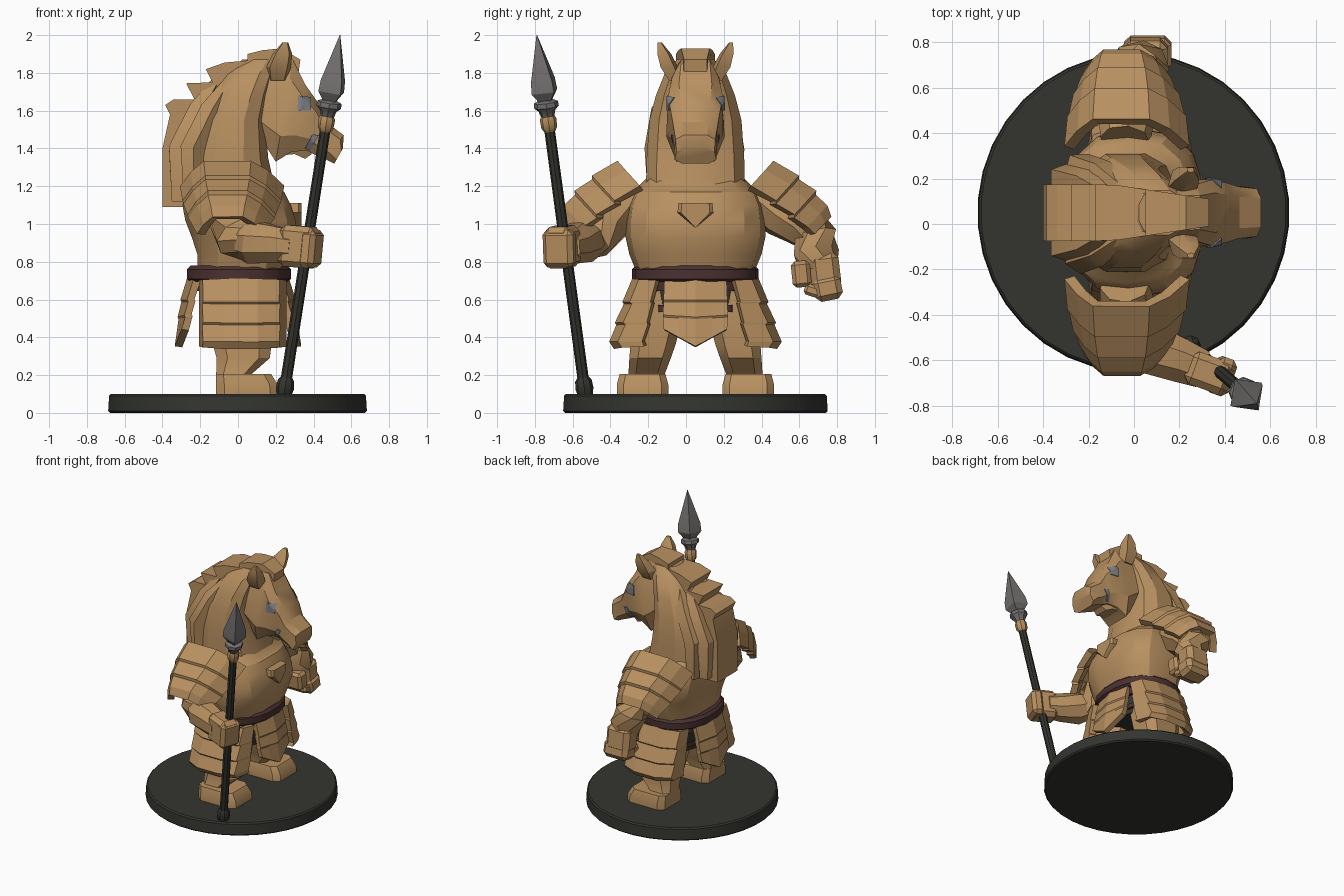
import bpy, bmesh, math
from mathutils import Vector, Matrix
from mathutils.bvhtree import BVHTree

if "Cube" in bpy.data.objects:
    bpy.data.objects.remove(bpy.data.objects["Cube"])

CY = 0.05  # figure's symmetry plane


def material(name, rgb):
    m = bpy.data.materials.new(name)
    m.diffuse_color = (*rgb, 1)
    m.use_nodes = True
    m.node_tree.nodes["Principled BSDF"].inputs["Base Color"].default_value = m.diffuse_color
    return m


TAN = material("tan", (0.48, 0.28, 0.118))
DARK = material("dark_green_grey", (0.034, 0.036, 0.029))
MAROON = material("maroon", (0.07, 0.03, 0.03))
STEEL = material("steel", (0.18, 0.17, 0.165))
GREY = material("eye_grey", (0.21, 0.22, 0.26))


def mesh_object(name, verts, faces, mat):
    bm = bmesh.new()
    vs = [bm.verts.new(v) for v in verts]
    for f in faces:
        bm.faces.new([vs[i] for i in f])
    bmesh.ops.recalc_face_normals(bm, faces=bm.faces)
    for f in bm.faces:
        f.smooth = True
    me = bpy.data.meshes.new(name)
    bm.to_mesh(me)
    bm.free()
    me.set_sharp_from_angle(angle=math.radians(28))
    me.materials.append(mat)
    ob = bpy.data.objects.new(name, me)
    bpy.context.collection.objects.link(ob)
    return ob


def loft(name, rings, mat):
    """Closed solid through rings of equal point count."""
    n = len(rings[0])
    faces = [(k * n + i, k * n + (i + 1) % n, (k + 1) * n + (i + 1) % n, (k + 1) * n + i)
             for k in range(len(rings) - 1) for i in range(n)]
    faces += [tuple(range(n)), tuple(range((len(rings) - 1) * n, len(rings) * n))]
    return mesh_object(name, [p for r in rings for p in r], faces, mat)


def plate(name, rows, mat, thick=0.0):
    """Open sheet through rows of points, thickened."""
    n = len(rows[0])
    faces = [(k * n + i, k * n + i + 1, (k + 1) * n + i + 1, (k + 1) * n + i)
             for k in range(len(rows) - 1) for i in range(n - 1)]
    ob = mesh_object(name, [p for r in rows for p in r], faces, mat)
    if thick:
        for p in ob.data.polygons:
            p.use_smooth = False
        mod = ob.modifiers.new("thickness", 'SOLIDIFY')
        mod.thickness, mod.offset = thick, 0
    return ob


def oval(z, x0, x1, ry, cy=CY, n=14, p=0.75):
    """Horizontal superellipse ring from x0 to x1."""
    pts = []
    for i in range(n):
        a = 2 * math.pi * (i + 0.5) / n
        c, s = math.cos(a), math.sin(a)
        pts.append(((x0 + x1) / 2 + (x1 - x0) / 2 * math.copysign(abs(c) ** p, c),
                    cy + ry * math.copysign(abs(s) ** p, s), z))
    return pts


def limb(name, pts, radii, mat, n=8, turn=0.0):
    """Tapered tube along a path."""
    pts = [Vector(p) for p in pts]
    rings = []
    for k, p in enumerate(pts):
        d = pts[min(k + 1, len(pts) - 1)] - pts[max(k - 1, 0)]
        q = Vector((0, 0, 1)).rotation_difference(d)
        rings.append([p + q @ Vector((radii[k] * math.cos(turn + 2 * math.pi * i / n),
                                      radii[k] * math.sin(turn + 2 * math.pi * i / n), 0)) for i in range(n)])
    return loft(name, rings, mat)


def block(name, centre, size, mat, rot=(0, 0, 0), bevel=0.03):
    bm = bmesh.new()
    bmesh.ops.create_cube(bm, size=1, matrix=Matrix.Diagonal((*size, 1)))
    me = bpy.data.meshes.new(name)
    bm.to_mesh(me)
    bm.free()
    me.materials.append(mat)
    ob = bpy.data.objects.new(name, me)
    ob.location, ob.rotation_euler = centre, rot
    bpy.context.collection.objects.link(ob)
    b = ob.modifiers.new("chamfer", 'BEVEL')
    b.width, b.segments = bevel, 1
    return ob


# Round base
loft("base", [oval(z, -r + .005, r - .01, r + .008, n=36, p=1) for z, r in (
    (0, .685), (.01, .695), (.09, .69), (.1, .68))], DARK)

# Torso, belt and hips
loft("torso", [oval(z, a, b, r) for z, a, b, r in (
    (.74, -.22, .25, .31), (.84, -.22, .28, .35), (.93, -.25, .31, .37), (1.02, -.285, .31, .37),
    (1.10, -.30, .285, .36), (1.17, -.30, .25, .33), (1.19, -.28, .21, .31), (1.25, -.24, .17, .25))], TAN)
loft("chest_emblem", [[(x, CY + y * k, z) for y, z in (
    (-.09, 1.11), (.09, 1.11), (.095, 1.06), (0, .98), (-.095, 1.06))] for x, k in ((.2, 1), (.32, 1), (.335, .8))], TAN)
loft("belt", [oval(z, -r, r + .01, r + .06, n=18, p=.9) for z, r in (
    (.695, .255), (.71, .275), (.76, .275), (.78, .255))], MAROON)
loft("under_belt", [oval(z, -.225, .25, .29, n=18, p=.9) for z in (.645, .70)], MAROON)
loft("hips", [oval(z, -.2, .215, r) for z, r in ((.5, .22), (.58, .25), (.72, .27))], DARK)
loft("lower_strap", [oval(z, -.21, .23, .265) for z in (.535, .57)], MAROON)

# Neck
loft("neck", [oval(z, a, b, r, n=12) for z, a, b, r in (
    (1.15, -.27, .21, .27), (1.35, -.26, .165, .265), (1.55, -.22, .15, .25), (1.68, -.15, .17, .215),
    (1.79, -.08, .2, .17), (1.87, .02, .22, .10))], TAN)

# Mane: stepped crest profile, tapering in width toward the forelock
crest = [(-.22, 1.09), (-.40, 1.09), (-.40, 1.40), (-.36, 1.58), (-.385, 1.63), (-.34, 1.66), (-.23, 1.66),
         (-.275, 1.745), (-.135, 1.75), (-.17, 1.82), (-.07, 1.855), (.05, 1.865), (.05, 1.90),
         (.13, 1.92), (.23, 1.93), (.33, 1.87), (.32, 1.80), (.1, 1.72), (-.1, 1.5)]
loft("mane", [[(x, CY + s * (.125 if x < -.1 else .125 - .15 * (x + .1)), z) for x, z in crest]
              for s in (-1, 1)], TAN)
for s in (-1, 1):  # hair strands beside the crest
    for j, (w, x) in enumerate(((.15, -.31), (.2, -.24))):
        limb("hair_strand", [(x, CY + s * w, 1.12), (x, CY + s * w, 1.4),
                             (x + .1, CY + s * w * .85, 1.6), (x + .2, CY + s * w * .5, 1.76)],
             [.05, .07, .065, .03], TAN, n=5, turn=j)


# Head: octagonal sections from the nape to the nose
def face_section(top, bottom, wt, wb):
    prof = ((0, .6 * wt), (.18, wt), (.75, wb), (1, .65 * wb))
    side = [(top[0] + (bottom[0] - top[0]) * f, w, top[1] + (bottom[1] - top[1]) * f) for f, w in prof]
    return [(x, CY + w, z) for x, w, z in side] + [(x, CY - w, z) for x, w, z in reversed(side)]


head = loft("head", [face_section(*a) for a in (
    ((.06, 1.87), (.13, 1.44), .13, .15), ((.29, 1.87), (.20, 1.33), .125, .155),
    ((.355, 1.74), (.28, 1.38), .145, .145), ((.425, 1.64), (.36, 1.39), .13, .12),
    ((.465, 1.54), (.42, 1.36), .115, .11), ((.56, 1.47), (.46, 1.345), .105, .115),
    ((.555, 1.40), (.51, 1.32), .10, .11))], TAN)
loft("lower_jaw", [[(x, CY + y * w, z) for y, z in ((-1, a), (1, a), (.7, b), (-.7, b))]
                   for x, a, b, w in ((.19, 1.46, 1.36, .12), (.30, 1.43, 1.37, .10), (.355, 1.42, 1.345, .075),
                                      (.39, 1.41, 1.37, .065))], TAN)

# Eyes and bit: thin patches laid on the head surface
tree = BVHTree.FromPolygons([v.co for v in head.data.vertices], [p.vertices[:] for p in head.data.polygons])


def patch(name, quad, s):
    a, b, c, d = (Vector(q) for q in quad)
    rows = []
    for i in range(7):
        row = []
        for j in range(7):
            p = a.lerp(b, j / 6).lerp(d.lerp(c, j / 6), i / 6)
            hit = tree.ray_cast(Vector((p.x, CY + s, p.y)), Vector((0, -s, 0)))[0]
            row.append((p.x, (hit.y if hit else CY + s * .1) + s * .006, p.y))
        rows.append(row)
    plate(name, rows, GREY, .006)


for s in (-1, 1):
    patch("eye", ((.315, 1.60), (.385, 1.60), (.385, 1.67), (.32, 1.68)), s)
    patch("mouth_bit", ((.355, 1.40), (.385, 1.39), (.425, 1.47), (.395, 1.475)), s)
    # Ears
    loft("ear", [[(x + a * w, CY + s * (y + b * w), z) for a, b in ((-1, -.5), (0, -.8), (1, -.5), (.7, .6), (-.7, .6))]
                 for x, y, z, w in ((.21, .11, 1.76, .05), (.215, .145, 1.83, .066), (.235, .17, 1.90, .052),
                                    (.25, .19, 1.96, .016))], TAN)

    # Layered shoulder guards: an arched profile swept outward and down, narrowing outward
    side = .01 if s > 0 else -.01
    rows = []
    for t, h, k, drop in ((-.01, -.01, 1, 1), (.13, .025, .95, 1), (.14, .012, .93, 1), (.25, .03, .84, .95),
                          (.26, .015, .82, .95), (.35, .012, .7, .85), (.40, -.015, .62, .7)):
        rows.append([(-.05 + (x + .05) * k, CY + side + s * (.405 + .73 * t + .68 * (h + v * drop)),
                      1.315 - .68 * t + .73 * (h + v * drop))
                     for x, v in ((-.285, -.17), (-.23, -.07), (-.17, 0), (.06, 0), (.14, -.06), (.225, -.17))])
    plate("shoulder_guard", rows, TAN, .05)

    # Layered hip guards, wrapped round each side
    rows = []
    for z, e, r in ((.70, .20, .31), (.59, .23, .36), (.58, .225, .352), (.48, .25, .40), (.47, .245, .392),
                    (.38, .275, .43), (.355, .265, .41)):
        rows.append([(x, CY + s * (e + (r - e) * f), z)
                     for x, f in ((-.18, 0), (-.165, .7), (-.07, 1), (.1, 1), (.2, .75), (.23, 0))])
    plate("hip_guard", rows, TAN, .055)

    # Legs and feet
    loft("leg", [oval(z, a, b, r, CY + s * c, n=8, p=.6) for z, a, b, r, c in (
        (.12, -.12, .08, .125, .28), (.20, -.12, .07, .10, .26), (.29, -.12, .175, .115, .24),
        (.36, -.14, .185, .125, .225), (.55, -.17, .19, .14, .19), (.70, -.17, .18, .13, .16))], TAN)
    loft("foot", [oval(z, -.12, b, r, CY + s * .28, n=8, p=.35) for z, b, r in (
        (.095, .22, .14), (.15, .215, .14), (.205, .18, .125))], TAN)

# Front and back skirt flaps with pointed ends
for name, s in (("front_flap", 1), ("back_flap", -1)):
    rows = []
    for z, x, w, point in ((.71, .25, .16, 0), (.60, .285, .165, 0), (.59, .28, .165, 0), (.52, .30, .168, .01),
                           (.51, .295, .168, .01), (.44, .315, .165, .09)):
        rows.append([(s * (x - .035 * abs(u)), CY + u * w, z - point * (1 - abs(u))) for u in (-1, -.5, 0, .5, 1)])
    plate(name, rows, TAN, .04)

# Arm holding the spear
limb("right_upper_arm", [(-.04, -.27, 1.15), (-.03, -.40, 1.03), (.0, -.50, .93), (.06, -.54, .90)],
     [.11, .13, .125, .10], TAN)
limb("right_forearm", [(-.02, -.48, .93), (.08, -.55, .905), (.2, -.60, .89), (.30, -.64, .88)],
     [.09, .12, .105, .09], TAN)
block("right_hand", (.325, -.655, .88), (.2, .15, .22), TAN, (0, .08, -.35))
block("right_fingers", (.385, -.67, .87), (.09, .17, .20), TAN, (0, .1, -.35), .025)

# Free arm and half-open fist
limb("left_upper_arm", [(-.04, .37, 1.15), (-.03, .50, 1.06), (-.01, .61, 1.0), (.0, .66, .93)],
     [.11, .13, .125, .09], TAN)
limb("left_forearm", [(-.01, .65, 1.03), (.0, .68, .94), (.04, .69, .85), (.05, .70, .76)],
     [.08, .12, .12, .10], TAN)
block("left_hand", (.05, .735, .75), (.2, .16, .2), TAN, (.12, 0, 0), .035)
block("left_knuckles", (.06, .75, .66), (.21, .15, .13), TAN, (.2, 0, 0))
block("left_fingers", (.06, .675, .645), (.18, .1, .06), TAN, (-.3, 0, 0), .015)
block("left_thumb", (.08, .61, .735), (.15, .10, .14), TAN, (.1, 0, 0), .02)

# Spear
A, B = Vector((.245, -.535, .11)), Vector((.54, -.79, 2.0))


def spear(name, profile, mat, n, turn=0.0):
    limb(name, [A.lerp(B, (z - .11) / 1.89) for z, r in profile], [r for z, r in profile], mat, n, turn)


spear("spear_butt", ((.095, .04), (.13, .048), (.17, .044), (.19, .03)), DARK, 8)
spear("spear_shaft", ((.15, .03), (1.52, .028)), DARK, 8)
spear("spear_ferrule", ((1.49, .03), (1.51, .042), (1.555, .044), (1.575, .034)), TAN, 8)
spear("spear_collar", ((1.565, .034), (1.60, .045), (1.62, .066), (1.645, .064), (1.66, .03)), STEEL, 8)
spear("spear_blade", ((1.64, .035), (1.70, .085), (1.76, .08), (2.0, .002)), STEEL, 4, math.pi / 4 - .15)
